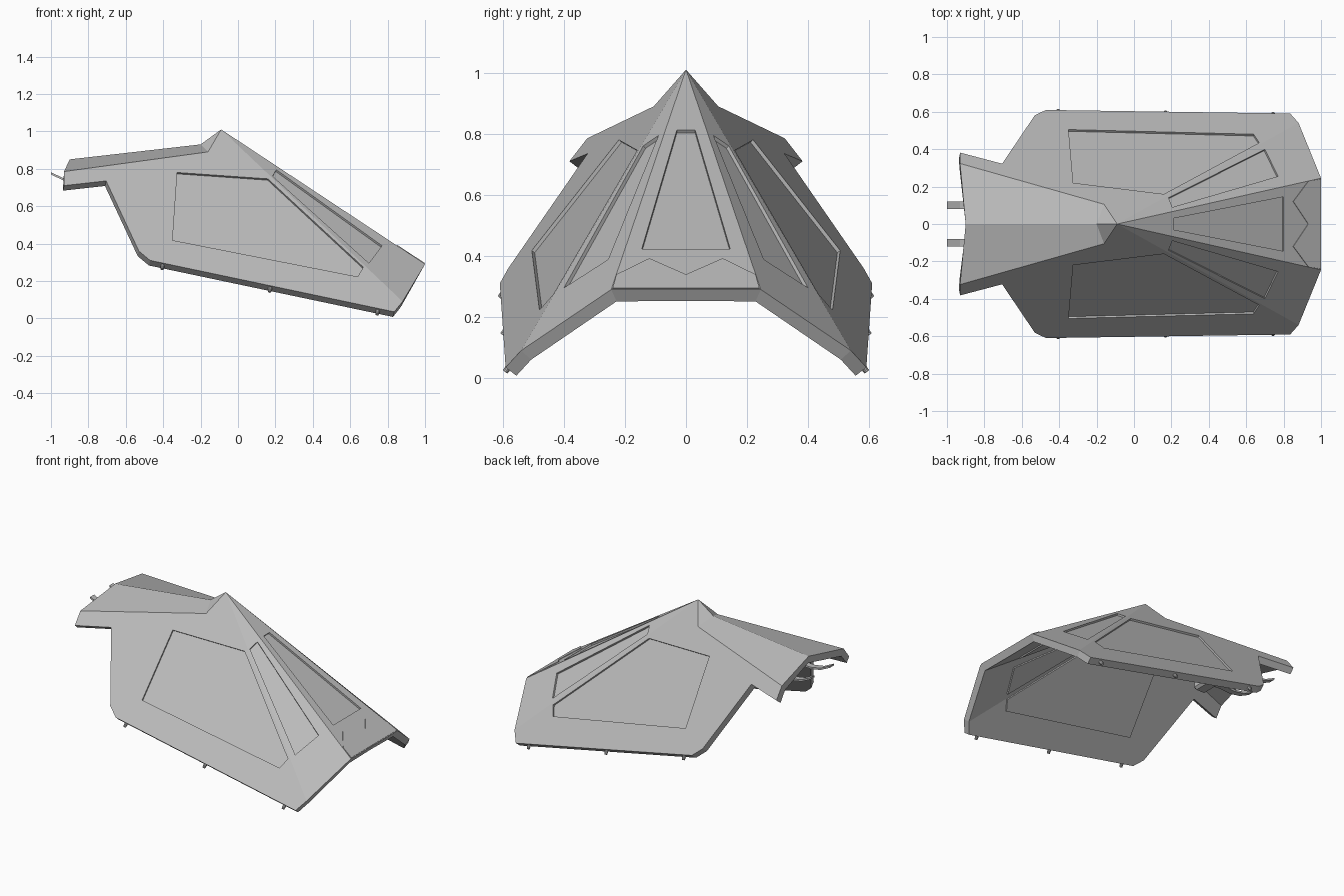
import bpy, bmesh
from mathutils import Vector

if "Cube" in bpy.data.objects:
    bpy.data.objects.remove(bpy.data.objects["Cube"])

grey = bpy.data.materials.new("hull_grey")
grey.diffuse_color = (0.5, 0.5, 0.5, 1)
grey.use_nodes = True
grey.node_tree.nodes["Principled BSDF"].inputs["Base Color"].default_value = grey.diffuse_color
THICK = 0.045


def make(name, bm):
    me = bpy.data.meshes.new(name)
    bm.to_mesh(me)
    bm.free()
    me.materials.append(grey)
    ob = bpy.data.objects.new(name, me)
    bpy.context.collection.objects.link(ob)
    return ob


# Key points of the shell; points of the big side facet share one plane
apex = Vector((-0.09, 0, 1.01))
side_n = Vector((0.183, 1.029, 0.797)).normalized()


def on_side(x, z):
    y = -(side_n.x * (x - apex.x) + side_n.z * (z - apex.z)) / side_n.y
    return Vector((x, y, z))


ridge_back = Vector((-0.90, 0, 0.85))
ridge_front = Vector((-0.20, 0, 0.93))
front_mid = Vector((1.0, 0, 0.29))
front_corner = Vector((1.0, 0.245, 0.29))
knee = on_side(-0.16, 0.89)
tail_top = on_side(-0.93, 0.785)
tail_low = on_side(-0.93, 0.71)
notch = on_side(-0.705, 0.735)
rear_a = on_side(-0.53, 0.36)
rear_b = on_side(-0.47, 0.31)
nose_a = on_side(0.835, 0.035)
nose_b = on_side(0.88, 0.09)

# Shell half, mirrored and thickened inward
faces = [
    (apex, front_mid, front_corner),
    (apex, front_corner, nose_b),
    (apex, nose_b, nose_a, rear_b, rear_a, notch, tail_low, tail_top, knee),
    (ridge_back, tail_top, knee, ridge_front),
    (ridge_front, knee, apex),
]
bm = bmesh.new()
for pts in faces:
    f = bm.faces.new([bm.verts.new(p) for p in pts])
    f.normal_update()
    if f.normal.z < 0:
        f.normal_flip()
bmesh.ops.remove_doubles(bm, verts=bm.verts, dist=1e-5)
shell = make("shell", bm)
mir = shell.modifiers.new("mirror", 'MIRROR')
mir.use_axis = (False, True, False)
sol = shell.modifiers.new("thickness", 'SOLIDIFY')
sol.thickness = THICK
sol.offset = -1
sol.use_even_offset = True

# Panel outlines in plan, projected on their facet
brace_n = (front_corner - apex).cross(nose_b - apex).normalized()
front_n = Vector((0.72, 0, 1.09)).normalized()
side_panel = [(-0.35, 0.505), (0.64, 0.48), (0.67, 0.435), (0.16, 0.16), (-0.325, 0.22)]
brace_panel = [(0.185, 0.14), (0.70, 0.40), (0.77, 0.255), (0.205, 0.09)]
front_panel = [(0.21, 0.03), (0.80, 0.145), (0.80, -0.145), (0.21, -0.03)]
visor_edge = [(0.997, 0.24), (0.93, 0.228), (0.85, 0.12), (0.93, 0),
              (0.85, -0.12), (0.93, -0.228), (0.997, -0.24)]


def prism(bm, outline, n, d0, d1, flip=1):
    """Slab over a facet from depth d0 to d1 along its normal."""
    n = n if n.z > 0 else -n
    rings = []
    for d in (d0, d1):
        ring = []
        for x, y in outline:
            z = apex.z - (n.x * (x - apex.x) + n.y * y) / n.z
            p = Vector((x, y, z)) + n * d
            ring.append(bm.verts.new((p.x, p.y * flip, p.z)))
        rings.append(ring)
    a, b = rings
    bm.faces.new(a)
    bm.faces.new(b[::-1])
    for i in range(len(a)):
        j = (i + 1) % len(a)
        bm.faces.new((a[i], b[i], b[j], a[j]))


def panel_set(name, d0, d1):
    bm = bmesh.new()
    for s in (1, -1):
        prism(bm, side_panel, side_n, d0, d1, s)
        prism(bm, brace_panel, brace_n, d0, d1, s)
    prism(bm, front_panel, front_n, d0, d1)
    bmesh.ops.recalc_face_normals(bm, faces=bm.faces)
    return make(name, bm)


# Recessed panels outside, matching raised panels inside
cutter = panel_set("panel_cutter", -0.012, 0.05)
cutter.hide_render = True
cut = shell.modifiers.new("panels", 'BOOLEAN')
cut.operation = 'DIFFERENCE'
cut.solver = 'EXACT'
cut.object = cutter
bpy.context.view_layer.objects.active = shell
for m in [m.name for m in shell.modifiers]:
    bpy.ops.object.modifier_apply(modifier=m)
bpy.data.objects.remove(cutter)
panel_set("inner_panels", -THICK - 0.009, -THICK + 0.004)

# Zigzag trim plate along the front edge
bm = bmesh.new()
prism(bm, visor_edge, front_n, -0.002, 0.004)
bmesh.ops.recalc_face_normals(bm, faces=bm.faces)
make("front_trim", bm)

# Small studs along the lower rims
edge = (nose_a - rear_b).normalized()
down = edge.cross(side_n).normalized()
if down.z > 0:
    down = -down
bm = bmesh.new()
for x in (-0.40, 0.175, 0.75):
    p = rear_b.lerp(nose_a, (x - rear_b.x) / (nose_a.x - rear_b.x)) - side_n * 0.02 + down * 0.008
    for s in (1, -1):
        d = Vector((down.x, down.y * s, down.z))
        mat = d.to_track_quat('Z', 'Y').to_matrix().to_4x4()
        mat.translation = (p.x, p.y * s, p.z)
        bmesh.ops.create_cone(bm, cap_ends=True, segments=10, radius1=0.012,
                              radius2=0.009, depth=0.035, matrix=mat)
make("rim_studs", bm)

# Rear hooks: bent flat strips
path = [(-1.0, 0.775), (-0.93, 0.742), (-0.86, 0.73), (-0.76, 0.735), (-0.66, 0.72)]
bm = bmesh.new()
for yc in (0.1, -0.1):
    rings = [[bm.verts.new((x, yc + dy, z + dz)) for dy, dz in
              ((-0.02, -0.006), (0.02, -0.006), (0.02, 0.006), (-0.02, 0.006))]
             for x, z in path]
    for a, b in zip(rings, rings[1:]):
        for i in range(4):
            bm.faces.new((a[i], a[i - 1], b[i - 1], b[i]))
    bm.faces.new(rings[0])
    bm.faces.new(rings[-1])
bmesh.ops.recalc_face_normals(bm, faces=bm.faces)
make("rear_hooks", bm)

# Hook mount under the rear roof
bm = bmesh.new()
bmesh.ops.create_cube(bm, size=1)
for v in bm.verts:
    v.co = Vector((v.co.x * 0.09 - 0.65, v.co.y * 0.34, v.co.z * 0.08 + 0.72))
bmesh.ops.bevel(bm, geom=bm.edges[:], offset=0.015, segments=1, affect='EDGES')
make("hook_mount", bm)
